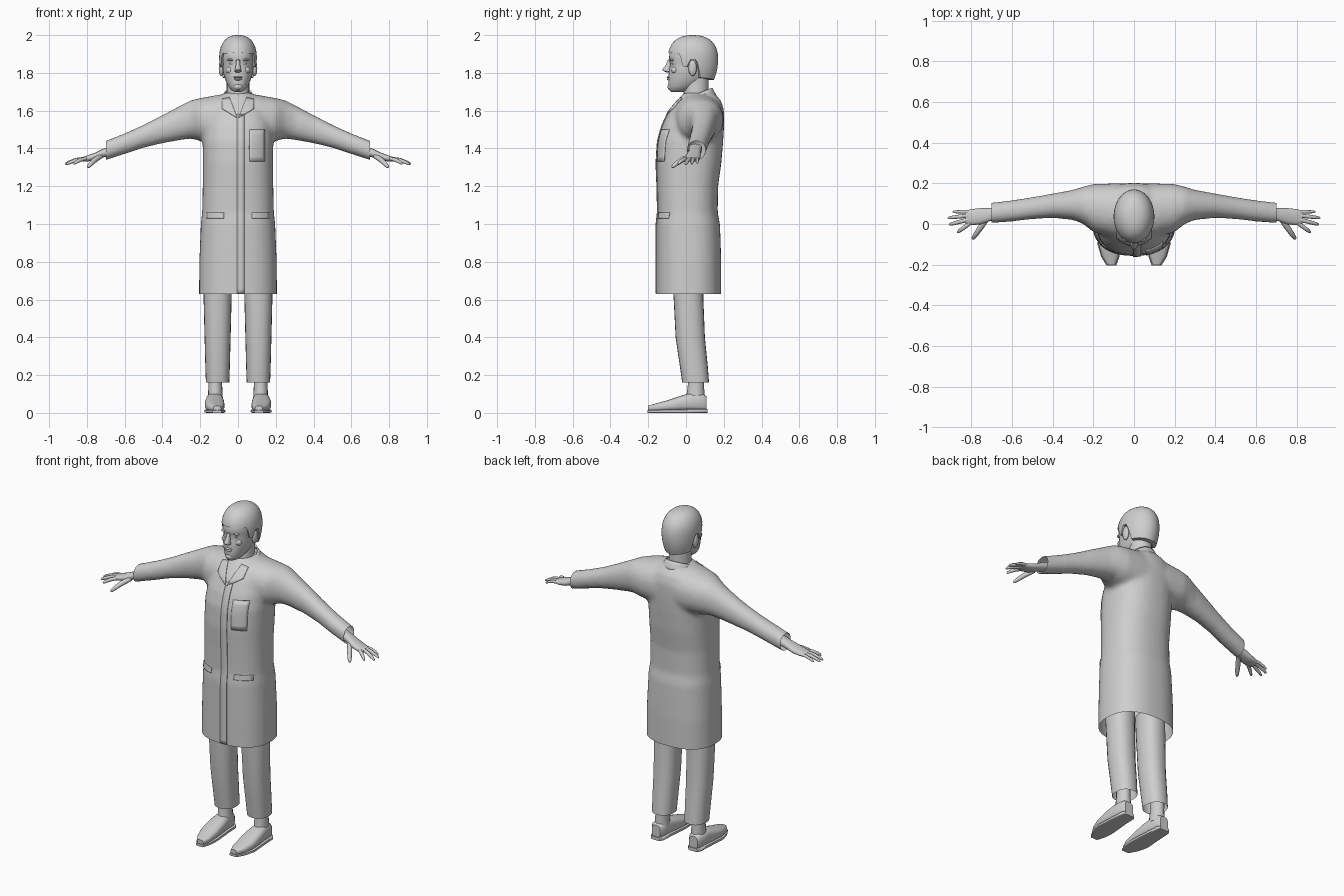
import bpy, bmesh
from math import sin, cos, pi, radians
from mathutils import Vector
from mathutils.bvhtree import BVHTree

if "Cube" in bpy.data.objects:
    bpy.data.objects.remove(bpy.data.objects["Cube"])

grey = bpy.data.materials.new("plain grey")
grey.use_nodes = True
grey.diffuse_color = (0.62, 0.62, 0.62, 1)
grey.node_tree.nodes["Principled BSDF"].inputs["Base Color"].default_value = grey.diffuse_color
parts = []


def finish(name, bm, mirror=False, thick=0):
    bmesh.ops.remove_doubles(bm, verts=bm.verts, dist=0.0002)
    bmesh.ops.recalc_face_normals(bm, faces=bm.faces)
    mesh = bpy.data.meshes.new(name)
    bm.to_mesh(mesh)
    bm.free()
    mesh.materials.append(grey)
    ob = bpy.data.objects.new(name, mesh)
    bpy.context.collection.objects.link(ob)
    if thick:
        mod = ob.modifiers.new("thickness", 'SOLIDIFY')
        mod.thickness, mod.offset = thick, 0
    if mirror:
        ob.modifiers.new("mirror", 'MIRROR').use_clip = False
    parts.append(ob)
    return ob


def power(c, p):
    return (1 if c >= 0 else -1) * abs(c) ** (2 / p)


def loft(bm, sections, n=24, p=2.0, caps=True):
    """Skin rings given as (centre, half axis, half axis)."""
    rings = []
    for c, u, v in sections:
        c, u, v = Vector(c), Vector(u), Vector(v)
        rings.append([bm.verts.new(c + u * power(cos(2 * pi * i / n), p) + v * power(sin(2 * pi * i / n), p))
                      for i in range(n)])
    for a, b in zip(rings, rings[1:]):
        for i in range(n):
            bm.faces.new((a[i], a[(i + 1) % n], b[(i + 1) % n], b[i]))
    if caps:
        bm.faces.new(rings[0])
        bm.faces.new(rings[-1])


def upright(rows, cx=0):
    """Rows of (z, front y, back y, half width)."""
    return [((cx, (f + b) / 2, z), (w, 0, 0), (0, (b - f) / 2, 0)) for z, f, b, w in rows]


def sideways(rows):
    """Rows of (x, front y, back y, bottom z, top z)."""
    return [((x, (f + b) / 2, (lo + hi) / 2), (0, (b - f) / 2, 0), (0, 0, (hi - lo) / 2))
            for x, f, b, lo, hi in rows]


def grid(name, fn, nu, nv, **kw):
    bm = bmesh.new()
    vs = [[bm.verts.new(fn(i / nu, j / nv)) for j in range(nv + 1)] for i in range(nu + 1)]
    for i in range(nu):
        for j in range(nv):
            bm.faces.new((vs[i][j], vs[i + 1][j], vs[i + 1][j + 1], vs[i][j + 1]))
    return finish(name, bm, **kw)


def ball(name, centre, radii, mirror=False):
    bm = bmesh.new()
    bmesh.ops.create_uvsphere(bm, u_segments=16, v_segments=10, radius=1)
    for v in bm.verts:
        v.co = Vector(centre) + Vector(a * b for a, b in zip(v.co, radii))
    return finish(name, bm, mirror)


# Coat: body and sleeves fused into one skin, then cut open at hem and cuffs
bm = bmesh.new()
loft(bm, upright([(.55, -.157, .187, .207), (.8, -.157, .187, .205), (1.0, -.157, .18, .197),
                  (1.06, -.149, .168, .19), (1.2, -.152, .17, .187), (1.32, -.157, .187, .187),
                  (1.44, -.15, .197, .187), (1.52, -.127, .202, .18), (1.6, -.09, .202, .16),
                  (1.65, -.05, .187, .125), (1.695, -.01, .15, .07)]), 40, 2.4)
half = [(.1, -.07, .2, 1.42, 1.685), (.2, -.04, .197, 1.44, 1.667), (.25, 0, .184, 1.452, 1.655),
        (.3, .02, .168, 1.445, 1.63), (.4, .03, .15, 1.427, 1.577), (.5, .024, .132, 1.403, 1.525),
        (.6, .012, .117, 1.37, 1.48), (.74, .001, .1, 1.325, 1.425)]
loft(bm, sideways([(-r[0],) + r[1:] for r in reversed(half)] + half), 24, 2.2)
coat = finish("coat", bm)
mod = coat.modifiers.new("fuse", 'REMESH')
mod.mode, mod.voxel_size = 'VOXEL', .013
mod = coat.modifiers.new("soften", 'SMOOTH')
mod.factor, mod.iterations = .5, 6
bm = bmesh.new()
bm.from_object(coat, bpy.context.evaluated_depsgraph_get())
coat.modifiers.clear()
for co, no in (((0, 0, .63), (0, 0, 1)), ((.7, 0, 0), (-1, 0, 0)), ((-.7, 0, 0), (1, 0, 0))):
    bmesh.ops.bisect_plane(bm, geom=bm.verts[:] + bm.edges[:] + bm.faces[:],
                           plane_co=co, plane_no=no, clear_inner=True)
bm.to_mesh(coat.data)
surface = BVHTree.FromBMesh(bm)
bm.free()


def patch(name, a, b, c, d, nu=6, nv=6, **kw):
    """Thin panel laid on the coat front between four (x, z) corners."""
    a, b, c, d = (Vector((x, 0, z)) for x, z in (a, b, c, d))

    def fn(u, v):
        q = a.lerp(b, u).lerp(d.lerp(c, u), v)
        hit = surface.ray_cast(Vector((q.x, -1, q.z)), Vector((0, 1, 0)))[0]
        return (hit or q) - Vector((0, .002, 0))
    return grid(name, fn, nu, nv, thick=.006, **kw)


patch("placket", (-.005, .632), (.035, .632), (.035, 1.58), (-.005, 1.58), 2, 40)
patch("breast_pocket", (.06, 1.33), (.14, 1.33), (.14, 1.5), (.06, 1.5))
patch("hip_pocket", (.075, 1.03), (.165, 1.03), (.165, 1.06), (.075, 1.06), mirror=True)
patch("lapel", (.003, 1.56), (.085, 1.61), (.085, 1.66), (.045, 1.67), mirror=True)


# Collar standing around the neck, dipping to the front
def collar_point(u, v):
    a = radians(-140 + 280 * u)
    out = .07 + .025 * v
    return Vector((out * sin(a), .065 + out * cos(a), 1.69 + .03 * cos(a) - .045 * v))


grid("collar", collar_point, 28, 3, thick=.008)

# Neck and head
bm = bmesh.new()
loft(bm, upright([(1.6, -.03, .12, .07), (1.68, -.012, .12, .06), (1.8, -.015, .12, .06)]))
finish("neck", bm)
bm = bmesh.new()
loft(bm, upright([(1.7, -.078, -.01, .018), (1.707, -.088, .02, .034), (1.73, -.093, .06, .052),
                  (1.76, -.093, .1, .066), (1.79, -.092, .13, .076), (1.82, -.089, .14, .081),
                  (1.848, -.081, .145, .083), (1.87, -.091, .15, .085), (1.91, -.086, .15, .086),
                  (1.96, -.06, .13, .07), (1.985, -.01, .08, .03)]), 32, 2.2)
finish("head", bm)

# Face
bm = bmesh.new()
loft(bm, [((0, -.09, 1.872), (.009, 0, 0), (0, .006, .003)),
          ((0, -.094, 1.845), (.011, 0, 0), (0, .013, .003)),
          ((0, -.102, 1.82), (.016, 0, 0), (0, .024, .003)),
          ((0, -.1, 1.808), (.018, 0, 0), (0, .022, -.004)),
          ((0, -.092, 1.802), (.01, 0, 0), (0, .012, 0))], 12)
finish("nose", bm)
ball("eye", (.033, -.064, 1.848), (.014, .012, .007), True)
ball("brow", (.035, -.073, 1.869), (.023, .014, .007), True)
ball("cheek", (.042, -.058, 1.815), (.022, .02, .02), True)
ball("upper_lip", (0, -.09, 1.777), (.024, .013, .005))
ball("lower_lip", (0, -.088, 1.766), (.021, .014, .006))
ball("chin", (0, -.08, 1.727), (.025, .018, .018))
ball("ear", (.088, .035, 1.825), (.014, .022, .042), True)


# Hair: rounded cap with fringe, sideburns and a long back
def hair_point(u, v):
    a = 2 * pi * u
    turn = min(u, 1 - u) * 360
    steps = [(0, 1.908), (58, 1.902), (66, 1.83), (76, 1.83), (84, 1.872), (98, 1.872), (110, 1.775), (181, 1.762)]
    for (t0, z0), (t1, z1) in zip(steps, steps[1:]):
        if t0 <= turn <= t1:
            low = z0 + (z1 - z0) * (turn - t0) / (t1 - t0)
    # The last row folds inwards to close the rim
    k = min(v / .93, 1)
    z = 2.0 - (2.0 - low) * (1 - cos(k * pi / 2))
    h = z - 1.87
    r = max(0, 1 - (h / .13) ** 2.4) ** (1 / 2.4) if h > 0 else 1 - .18 * (h / .11) ** 2
    if v > .95:
        r *= .75
    return Vector((.1 * r * sin(a), .037 - .133 * r * cos(a), z))


grid("hair", hair_point, 72, 16)

# Hands: palm, four fingers and a thumb
bm = bmesh.new()
loft(bm, sideways([(.64, .015, .085, 1.37, 1.425), (.71, .014, .078, 1.353, 1.4),
                   (.755, -.002, .078, 1.337, 1.378), (.8, -.006, .073, 1.33, 1.362),
                   (.828, 0, .066, 1.332, 1.352)]), 16, 2.4)
finish("palm", bm, mirror=True)


def digit(name, base, tip, r):
    base, tip = Vector(base), Vector(tip)
    side = (tip - base).cross(Vector((0, 0, 1))).normalized()
    up = side.cross(tip - base).normalized()
    bm = bmesh.new()
    loft(bm, [(base.lerp(tip, t) + up * .006 * sin(pi * t), side * r * k, up * r * k)
              for t, k in ((0, 1), (.4, 1.05), (.75, .9), (.94, .65), (1, .25))], 10)
    finish(name, bm, mirror=True)


digit("index_finger", (.805, .005, 1.346), (.87, -.042, 1.318), .01)
digit("middle_finger", (.81, .023, 1.347), (.91, -.003, 1.315), .01)
digit("ring_finger", (.81, .042, 1.347), (.916, .03, 1.318), .0095)
digit("little_finger", (.805, .06, 1.346), (.892, .06, 1.322), .0085)
digit("thumb", (.728, .02, 1.358), (.795, -.075, 1.3), .0135)

# Trousers, ankles and shoes
bm = bmesh.new()
loft(bm, upright([(.75, -.075, .09, .075), (.6, -.065, .092, .074), (.4, -.055, .1, .069),
                  (.25, -.033, .115, .065), (.16, -.02, .122, .062)], .108), 24, 2.3, False)
finish("trouser_leg", bm, mirror=True)
bm = bmesh.new()
loft(bm, upright([(.3, .01, .1, .04), (.15, .01, .095, .036), (.07, 0, .1, .04)], .12), 16)
finish("ankle", bm, mirror=True)


def shoe_part(name, rows, p):
    bm = bmesh.new()
    loft(bm, [((cx, y, (lo + hi) / 2), (w, 0, 0), (0, 0, (hi - lo) / 2)) for y, cx, w, lo, hi in rows], 20, p)
    finish(name, bm, mirror=True)


shoe_part("shoe", [(.108, .124, .028, .01, .088), (.09, .124, .04, .01, .1), (.02, .124, .045, .01, .104),
                   (-.03, .124, .051, .01, .09), (-.1, .123, .052, .01, .066), (-.16, .117, .041, .008, .05),
                   (-.2, .111, .02, .008, .038)], 2.8)
shoe_part("sole", [(.113, .124, .03, 0, .02), (.095, .124, .043, 0, .02), (.02, .124, .047, 0, .02),
                   (-.1, .123, .056, 0, .018), (-.16, .117, .045, 0, .016), (-.205, .111, .024, 0, .014)], 6)

# Smooth shading with crisp edges
for ob in bpy.context.selected_objects:
    ob.select_set(False)
for ob in parts:
    ob.select_set(True)
bpy.context.view_layer.objects.active = coat
bpy.ops.object.shade_smooth_by_angle(angle=radians(40))
